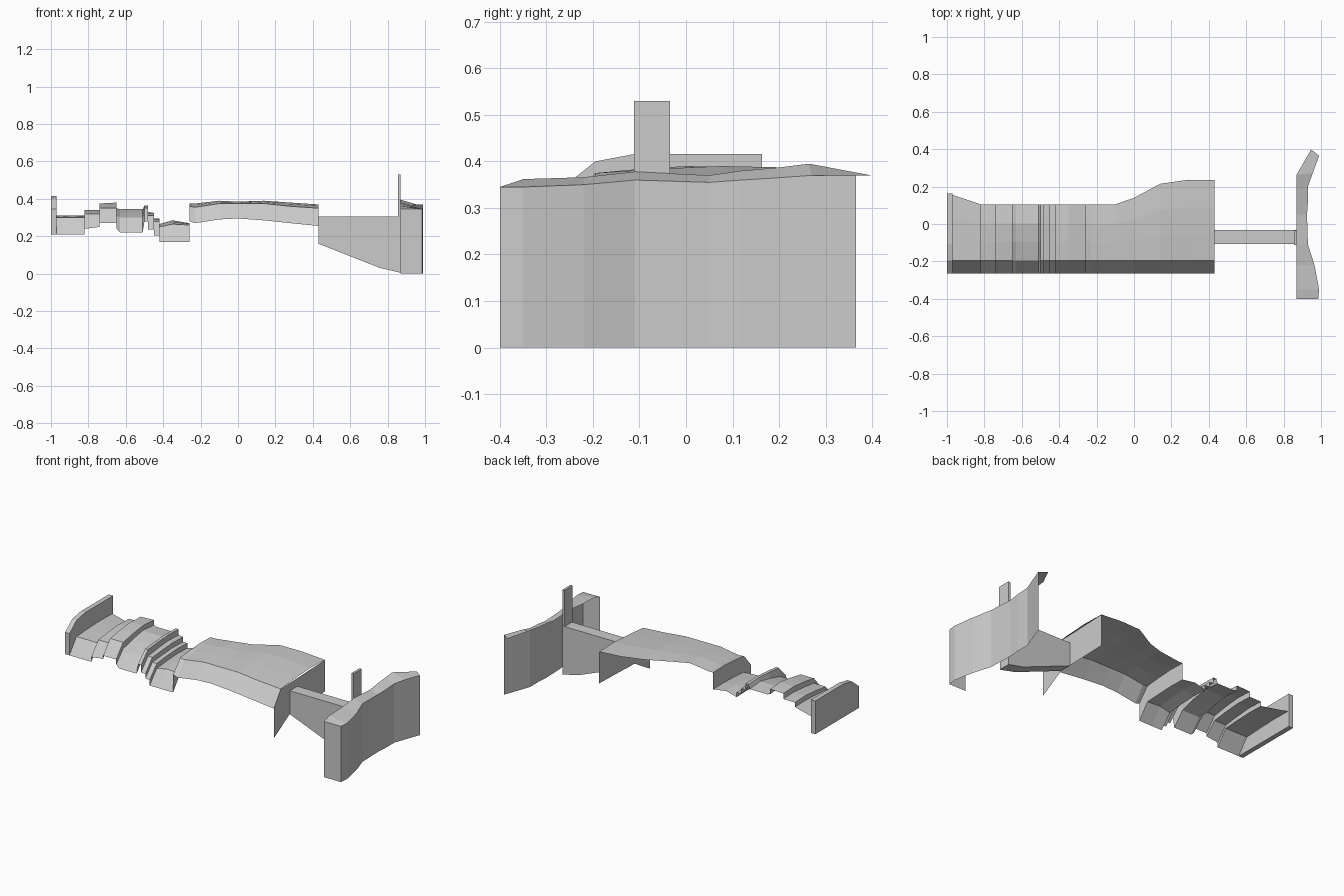
import bpy, bmesh
from mathutils import Vector


def make(name, verts, faces):
    me = bpy.data.meshes.new(name)
    me.from_pydata([Vector(v) for v in verts], [], faces)
    bm = bmesh.new()
    bm.from_mesh(me)
    bmesh.ops.remove_doubles(bm, verts=bm.verts, dist=0.0005)
    bmesh.ops.recalc_face_normals(bm, faces=bm.faces)
    bm.to_mesh(me)
    bm.free()
    ob = bpy.data.objects.new(name, me)
    bpy.context.collection.objects.link(ob)
    return ob


def loft(name, rows):
    """Open surface skinned through equal-length rows of points."""
    n = len(rows[0])
    verts = [p for r in rows for p in r]
    faces = [(i * n + j, i * n + j + 1, (i + 1) * n + j + 1, (i + 1) * n + j)
             for i in range(len(rows) - 1) for j in range(n - 1)]
    return make(name, verts, faces)


def prism(name, a, b):
    """Solid between two matching outlines."""
    n = len(a)
    faces = [tuple(range(n)), tuple(range(2 * n - 1, n - 1, -1))]
    faces += [(i, (i + 1) % n, n + (i + 1) % n, n + i) for i in range(n)]
    return make(name, a + b, faces)


def deck_row(x, low, front, back, yb):
    """Sloping apron at the front, then a gently tilted top."""
    row = [(x, -0.264, low), (x, -0.195, front)]
    for t, k in ((0.33, 0.6), (0.66, 1.0), (1.0, 0.8)):
        row.append((x, -0.195 + t * (yb + 0.195), front + k * (back - front)))
    return row


# stepped deck: repeated x positions make the vertical risers
stepped = [
    (-0.97, .21, .30, .31, .155), (-0.82, .21, .30, .31, .105),
    (-0.82, .24, .32, .34, .105), (-0.74, .25, .32, .34, .105),
    (-0.74, .27, .35, .375, .105), (-0.65, .27, .35, .38, .105),
    (-0.65, .24, .31, .35, .105), (-0.63, .22, .30, .345, .105),
    (-0.51, .22, .30, .345, .105), (-0.50, .28, .35, .365, .105),
    (-0.48, .28, .35, .365, .105), (-0.48, .235, .31, .33, .105),
    (-0.45, .235, .31, .325, .105), (-0.45, .205, .28, .295, .105),
    (-0.42, .205, .28, .295, .105), (-0.42, .17, .25, .265, .105),
    (-0.35, .17, .265, .285, .105), (-0.26, .17, .26, .27, .105)]
# long arched deck, widening at the back
arched = [
    (-0.26, .28, .36, .375, .105), (-0.23, .27, .355, .375, .105),
    (-0.10, .29, .375, .39, .105), (0.0, .295, .375, .385, .14),
    (0.14, .285, .375, .39, .215), (0.28, .27, .36, .38, .235),
    (0.43, .255, .35, .37, .235)]
loft("stepped_and_arched_deck", [deck_row(*s) for s in stepped + arched])

# left end wall
wall = [(-.264, .21), (-.264, .345), (-.195, .40), (-.11, .416), (.163, .416), (.163, .21)]
prism("left_end_wall", [(-1, y, z) for y, z in wall], [(-.97, y, z) for y, z in wall])

# thin bulkhead closing the arched deck
make("bulkhead", [(.43, y, z) for y, z in
     [(-.264, .07), (-.11, .16), (.235, .17), (.235, .365), (-.195, .35), (-.264, .255)]],
     [tuple(range(6))])

# narrow bridge beam with a tapered underside
beam = [(.43, .305), (.87, .305), (.87, .005), (.76, .03), (.43, .16)]
prism("bridge_beam", [(x, -.107, z) for x, z in beam], [(x, -.033, z) for x, z in beam])

# upright post
post = [(.855, .30), (.87, .30), (.87, .53), (.855, .53)]
prism("post", [(x, -.112, z) for x, z in post], [(x, -.034, z) for x, z in post])

# right shield: curved outer panel with a top flange, open inside
# (outer x, outer y, top z, inner x, inner y, inner z)
shield = [(.985, -.40, .345, .87, -.40, .345), (.99, -.35, .345, .87, -.35, .362),
          (.965, -.22, .35, .87, -.22, .366), (.93, -.11, .36, .87, -.11, .378),
          (.925, .05, .355, .87, .05, .37), (.93, .12, .36, .87, .12, .38),
          (.93, .20, .365, .87, .20, .387), (.955, .27, .37, .87, .265, .395),
          (.99, .365, .37, .947, .398, .37)]
loft("right_shield", [[(x, y, 0), (x, y, .30), (x, y, z), (xi, yi, zi)]
                      for x, y, z, xi, yi, zi in shield])
make("shield_front_cap", [(.87, -.4, 0), (.985, -.4, 0), (.985, -.4, .345), (.87, -.4, .345)],
     [(0, 1, 2, 3)])
